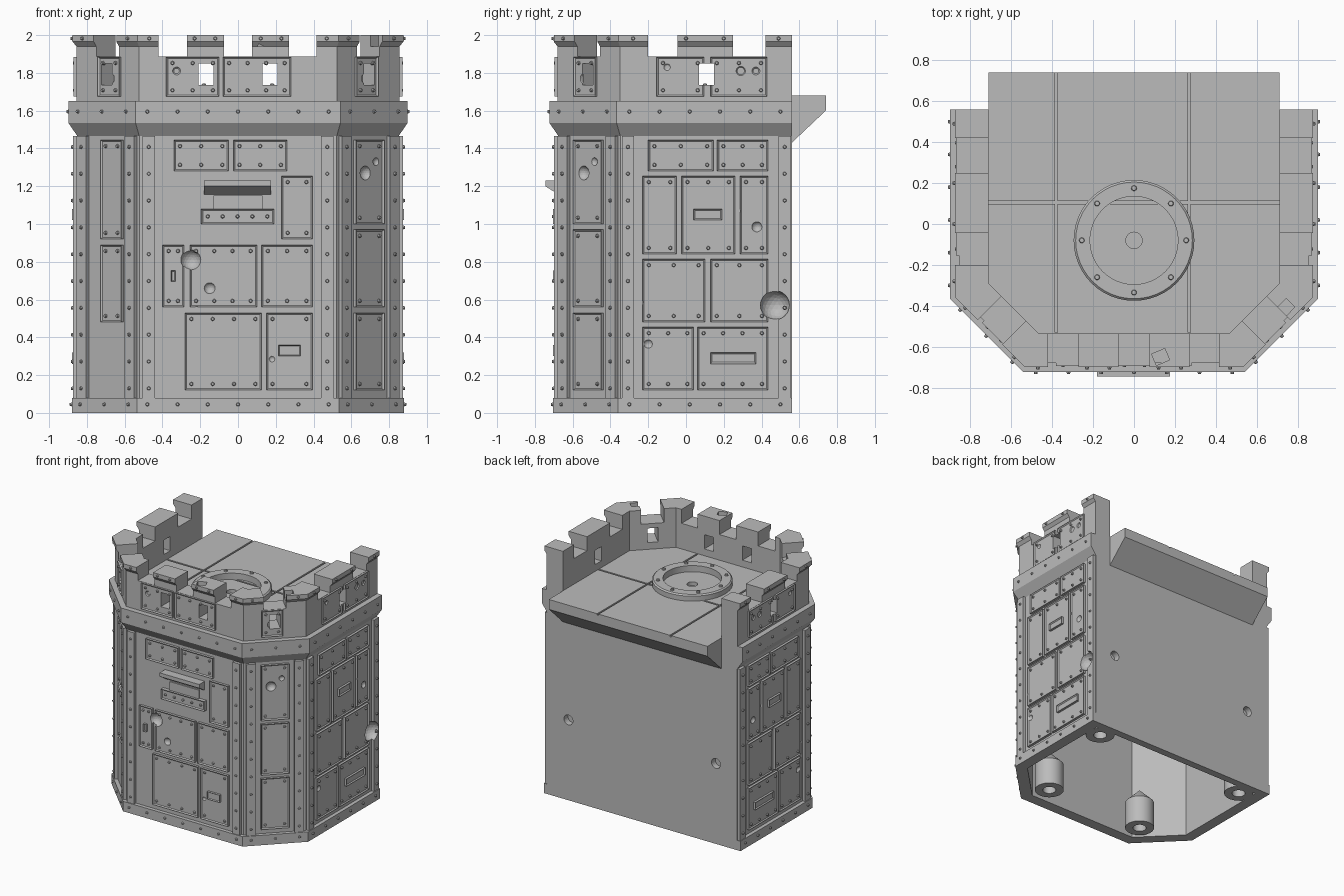
import bpy, bmesh, math
from mathutils import Matrix, Vector

cube = bpy.data.objects.get("Cube")
if cube:
    bpy.data.objects.remove(cube, do_unlink=True)

grey = bpy.data.materials.new("plain grey")
grey.use_nodes = True
grey.diffuse_color = (0.5, 0.5, 0.5, 1)
grey.node_tree.nodes["Principled BSDF"].inputs["Base Color"].default_value = (0.5, 0.5, 0.5, 1)


def finish(name, bm):
    bmesh.ops.recalc_face_normals(bm, faces=bm.faces)
    me = bpy.data.meshes.new(name)
    bm.to_mesh(me)
    bm.free()
    me.materials.append(grey)
    ob = bpy.data.objects.new(name, me)
    bpy.context.collection.objects.link(ob)
    return ob


def cut(ob, *cutters):
    for c in cutters:
        mod = ob.modifiers.new("cut", "BOOLEAN")
        mod.operation, mod.solver, mod.object = "DIFFERENCE", "EXACT", c
        mod.use_self = True
    dg = bpy.context.evaluated_depsgraph_get()
    me = bpy.data.meshes.new_from_object(ob.evaluated_get(dg))
    ob.modifiers.clear()
    ob.data = me


def outline(o):
    """Plan of the walls, open at the back, pushed outward by o."""
    half = [(.88 + o, .56), (.88 + o, -.36 - .414 * o), (.535 + .414 * o, -.705 - o)]
    return half + [(-x, y) for x, y in reversed(half)]


def prism(bm, pts, z0, z1):
    f = bm.faces.new([bm.verts.new((x, y, z0)) for x, y in pts])
    ext = bmesh.ops.extrude_face_region(bm, geom=[f])["geom"]
    bmesh.ops.translate(bm, verts=[v for v in ext if isinstance(v, bmesh.types.BMVert)],
                        vec=(0, 0, z1 - z0))


def sweep(name, profile):
    """Carry an (offset, z) section along the wall plan."""
    bm = bmesh.new()
    rows = [[bm.verts.new((x, y, z)) for x, y in outline(o)] for o, z in profile]
    for a, b in zip(rows, rows[1:] + rows[:1]):
        for i in range(5):
            bm.faces.new((a[i], a[i + 1], b[i + 1], b[i]))
    for end in (0, 5):
        bm.faces.new([r[end] for r in rows])
    return finish(name, bm)


def frame(o, t, n):
    return Matrix(((t[0], n[0], 0, o[0]), (t[1], n[1], 0, o[1]), (0, 0, 1, 0), (0, 0, 0, 1)))


# Wall frames: local axes are along the wall, outward, up
R = math.sqrt(.5)
flip = Matrix.Scale(-1, 4, (1, 0, 0))
FRONT = frame((0, -.675), (1, 0), (0, -1))
SIDE = frame((.85, 0), (0, 1), (1, 0))
DIAG = frame((.686, -.511), (R, R), (R, -R))
SIDES, DIAGS = (SIDE, flip @ SIDE), (DIAG, flip @ DIAG)


def box(bm, F, u0, u1, d0, d1, z0, z1):
    m = F @ Matrix.Translation(((u0 + u1) / 2, (d0 + d1) / 2, (z0 + z1) / 2))
    m = m @ Matrix.Diagonal((u1 - u0, d1 - d0, z1 - z0, 1))
    return bmesh.ops.create_cube(bm, size=1, matrix=m)["verts"]


def rivet(F, u, z, d):
    m = F @ Matrix.Translation((u, d, z)) @ Matrix.Rotation(-math.pi / 2, 4, "X")
    bmesh.ops.create_cone(rivets, cap_ends=True, segments=8, radius1=.012, radius2=.007,
                          depth=.018, matrix=m)


def rivet_row(F, u0, u1, z, d, n):
    for i in range(n):
        rivet(F, u0 + (u1 - u0) * i / (n - 1), z, d)


def plate(bm, F, u0, u1, z0, z1, d=.02, rim=.012, riveted=True):
    """Panel with a raised rim and rivets along its top and bottom."""
    vs = box(bm, F, u0, u1, -.01, d, z0, z1)
    faces = list({f for v in vs for f in v.link_faces})
    bmesh.ops.recalc_face_normals(bm, faces=faces)
    n = F.to_3x3().col[1]
    top = max(faces, key=lambda f: f.calc_center_median().dot(n))
    bmesh.ops.inset_region(bm, faces=[top], thickness=rim, depth=-.008)
    if riveted:
        count = max(2, round((u1 - u0) / .1))
        for z in (z0 + .033, z1 - .033):
            rivet_row(F, u0 + .033, u1 - .033, z, d - .005, count)


def dent(bm, F, u, z, r, stretch=1, tilt=0, d=.025):
    m = F @ Matrix.Translation((u, d, z)) @ Matrix.Rotation(tilt, 4, "Y")
    m = m @ Matrix.Diagonal((r * stretch, r, r, 1))
    bmesh.ops.create_icosphere(bm, subdivisions=3, radius=1, matrix=m)


rivets = bmesh.new()

# Hollow body with open underside
bm = bmesh.new()
prism(bm, outline(-.03), 0, 1.55)
body = finish("body", bm)
bm = bmesh.new()
prism(bm, [(x, min(y, .5)) for x, y in outline(-.09)], -.1, 1.48)
hollow = finish("hollow_cutter", bm)
bm = bmesh.new()
for x in (-.66, .66):
    bmesh.ops.create_cone(bm, cap_ends=True, segments=24, radius1=.04, radius2=.04, depth=.1,
                          matrix=Matrix.Translation((x, .56, .65)) @ Matrix.Rotation(math.pi / 2, 4, "X"))
back_holes = finish("back_hole_cutter", bm)

# Base band, cornice and parapet
base_band = sweep("base_band", [(-.09, 0), (0, 0), (0, .08), (-.05, .08)])
cornice = sweep("cornice", [(-.17, 1.465), (-.03, 1.465), (.018, 1.535), (.018, 1.65), (-.17, 1.65)])
parapet = sweep("parapet", [(-.17, 1.6), (-.025, 1.6), (-.025, 1.94), (-.005, 1.965), (-.005, 2), (-.17, 2)])

# Battlement gaps, loopholes and chipped tops
gaps, holes = bmesh.new(), bmesh.new()
for u0, u1 in ((-.42, -.27), (-.075, .075), (.27, .415)):
    box(gaps, FRONT, u0, u1, -.25, .1, 1.887, 2.1)
for F in SIDES:
    for u0, u1 in ((-.2, -.045), (.25, .42)):
        box(gaps, F, u0, u1, -.25, .1, 1.887, 2.1)
for F in DIAGS:
    box(gaps, F, -.085, .085, -.25, .1, 1.887, 2.1)
for F, c in [(FRONT, -.17), (FRONT, .17)] + [(F, .108) for F in SIDES] + [(F, 0) for F in DIAGS]:
    box(holes, F, c - .04, c + .04, -.25, .1, 1.735, 1.85)
for x, y, a in ((.13, -.65, .4), (.74, -.41, .8)):
    m = Matrix.Translation((x, y, 2)) @ Matrix.Rotation(a, 4, "Z")
    box(holes, m, -.035, .035, -.03, .03, -.06, .1)
gaps, holes = finish("gap_cutter", gaps), finish("loophole_cutter", holes)

# Riveted wall panels
front_panels = [(-.34, -.05, 1.28, 1.445), (-.025, .26, 1.28, 1.445), (.23, .395, .92, 1.255),
                (-.4, -.285, .56, .89), (-.255, .1, .56, .89), (.125, .395, .56, .89),
                (-.28, .125, .12, .53), (.15, .395, .12, .53),
                (-.38, -.1, 1.675, 1.885), (-.08, .28, 1.675, 1.885)]
side_panels = [(-.2, .145, 1.28, 1.445), (.165, .435, 1.28, 1.445), (-.23, -.05, .84, 1.255),
               (-.025, .26, .84, 1.255), (.285, .435, .84, 1.255), (-.23, .1, .48, .815),
               (.13, .435, .48, .815), (-.23, .04, .12, .455), (.06, .435, .12, .455),
               (-.155, .095, 1.675, 1.885), (.13, .43, 1.675, 1.885)]
panels, slots = bmesh.new(), bmesh.new()
for p in front_panels:
    plate(panels, FRONT, *p)
for F in SIDES:
    for p in side_panels:
        plate(panels, F, *p)
    for p in ((.04, .19, 1.02, 1.08), (.13, .37, .26, .32)):
        plate(slots, F, *p, d=.03, riveted=False)
for z0, z1 in ((1, 1.445), (.56, .97), (.12, .53)):
    plate(panels, DIAGS[0], -.105, .105, z0, z1)
for z0, z1 in ((.92, 1.445), (.48, .89)):
    plate(panels, DIAGS[1], -.115, .04, z0, z1)
for F in DIAGS:
    plate(panels, F, -.1, .06, 1.675, 1.885)
panels = finish("wall_panels", panels)

# Small slot plates and the front vision slit with its hood
for p in ((.215, .33, .3, .36), (-.355, -.33, .695, .755)):
    plate(slots, FRONT, *p, d=.03, rim=.008, riveted=False)
plate(slots, FRONT, -.195, .19, 1, 1.08, d=.03, riveted=False)
rivet_row(FRONT, -.16, .155, 1.04, .026, 5)
box(slots, FRONT, -.13, .13, -.01, .012, 1.08, 1.15)
hood = box(slots, FRONT, -.18, .175, -.01, .07, 1.15, 1.23)
for v in hood:
    if v.co.y < -.7 and v.co.z < 1.2:
        v.co.z += .05
finish("slot_plates", slots)

# Corner strips with rivets
strips = bmesh.new()
places = [(FRONT, -.505, -.44), (FRONT, .44, .505)]
places += [(F, a, b) for F in SIDES for a, b in ((-.34, -.275), (.49, .555))]
places += [(F, a, b) for F in DIAGS for a, b in ((-.215, -.145), (.145, .215))]
for F, a, b in places:
    box(strips, F, a, b, -.01, .024, .08, 1.465)
    for i in range(10):
        rivet(F, (a + b) / 2, .13 + i * .142, .026)
strips = finish("corner_strips", strips)

# Rivets on base, cornice and battlement caps
runs = [(FRONT, -.48, .48, 7)] + [(F, -.3, .5, 6) for F in SIDES] + [(F, -.18, .18, 3) for F in DIAGS]
for F, a, b, n in runs:
    rivet_row(F, a, b, .045, .032, n)
    rivet_row(F, a, b, 1.595, .05, n)
caps = [(FRONT, (-.47, -.23, -.12, .12, .23, .47))]
caps += [(F, (-.28, 0, .2, .49)) for F in SIDES] + [(F, (-.17, .17)) for F in DIAGS]
for F, us in caps:
    for u in us:
        rivet(F, u, 1.982, .027)
finish("rivets", rivets)

# Battle damage: shot dents and gouges
dents = bmesh.new()
for u, z, r in ((-.25, .81, .055), (-.15, .66, .032), (.18, .285, .02), (-.325, 1.81, .025)):
    dent(dents, FRONT, u, z, r)
for u, z, t in ((.35, 1.215, 1.3), (.21, .335, -.3), (-.31, 1.73, .8), (-.01, 1.785, -.1), (-.21, .55, .9)):
    dent(dents, FRONT, u, z, .009, 4.5, t)
dent(dents, SIDE, .47, .57, .078)
for F in SIDES:
    for u, z, r in ((-.2, .365, .026), (.375, .985, .03), (-.1, 1.83, .022), (.29, 1.81, .028), (.37, 1.81, .025)):
        dent(dents, F, u, z, r)
    for u, z, t in ((.22, 1.35, .3), (.28, 1.06, -1), (.27, .765, 0), (.27, .335, -.2), (-.22, .57, 1)):
        dent(dents, F, u, z, .009, 4.5, t)
for F in DIAGS:
    dent(dents, F, -.03, 1.77, .03)
    dent(dents, F, -.04, 1.09, .01, 4.5, -.8)
dent(dents, DIAG, -.03, 1.27, .04)
dent(dents, DIAG, .05, 1.33, .025)
dents = finish("dent_cutter", dents)

cut(body, hollow, back_holes, dents)
cut(panels, holes, dents)
cut(strips, dents)
cut(parapet, gaps, holes)

# Roof deck, overhanging at the back, with seams
bm = bmesh.new()
prism(bm, [(x, min(y, .56)) for x, y in outline(-.17)], 1.5, 1.68)
deck = finish("roof_deck", bm)
bm = bmesh.new()
section = [(.55, 1.68), (.74, 1.68), (.74, 1.6), (.56, 1.43), (.55, 1.43)]
f = bm.faces.new([bm.verts.new((-.71, y, z)) for y, z in section])
ext = bmesh.ops.extrude_face_region(bm, geom=[f])["geom"]
bmesh.ops.translate(bm, verts=[v for v in ext if isinstance(v, bmesh.types.BMVert)], vec=(1.42, 0, 0))
ledge = finish("rear_ledge", bm)
bm = bmesh.new()
I = Matrix.Identity(4)
for x in (-.38, .27):
    box(bm, I, x - .007, x + .007, -.53, .8, 1.668, 1.8)
box(bm, I, -.8, .8, .098, .112, 1.668, 1.8)
bmesh.ops.create_cone(bm, cap_ends=True, segments=24, radius1=.04, radius2=.04, depth=.1,
                      matrix=Matrix.Translation((0, -.08, 1.7)))
seams = finish("seam_cutter", bm)
cut(deck, seams)
cut(ledge, seams)


def lathe(name, spots, profile, z0=0, steps=48):
    bm = bmesh.new()
    for x, y in spots:
        vs = [bm.verts.new((x + r, y, z0 + z)) for r, z in profile]
        es = [bm.edges.new((a, b)) for a, b in zip(vs, vs[1:] + vs[:1])]
        bmesh.ops.spin(bm, geom=vs + es, cent=(x, y, 0), axis=(0, 0, 1), angle=math.tau, steps=steps)
    bmesh.ops.remove_doubles(bm, verts=bm.verts, dist=.0005)
    ob = finish(name, bm)
    bpy.context.view_layer.objects.active = ob
    ob.select_set(True)
    bpy.ops.object.shade_smooth_by_angle(angle=math.radians(30))
    ob.select_set(False)


# Turret ring with its bolts, and hollow mounting posts underneath
lathe("turret_ring", [(0, -.08)], [(.215, 1.66), (.295, 1.66), (.295, 1.72), (.285, 1.73), (.215, 1.73)])
bolts = [(.255 * math.cos(i * math.pi / 4), -.08 + .255 * math.sin(i * math.pi / 4)) for i in range(8)]
lathe("ring_bolts", bolts, [(0, 0), (.014, 0), (.011, .014), (0, .016)], 1.728, 10)
posts = [(s * x, y) for s in (1, -1) for x, y in ((.69, .42), (.45, -.47))]
lathe("mounting_posts", posts, [(.05, 0), (.11, 0), (.11, .22), (.001, .33), (.001, .12), (.05, .12)])

for c in (hollow, back_holes, gaps, holes, dents, seams):
    bpy.data.objects.remove(c, do_unlink=True)
